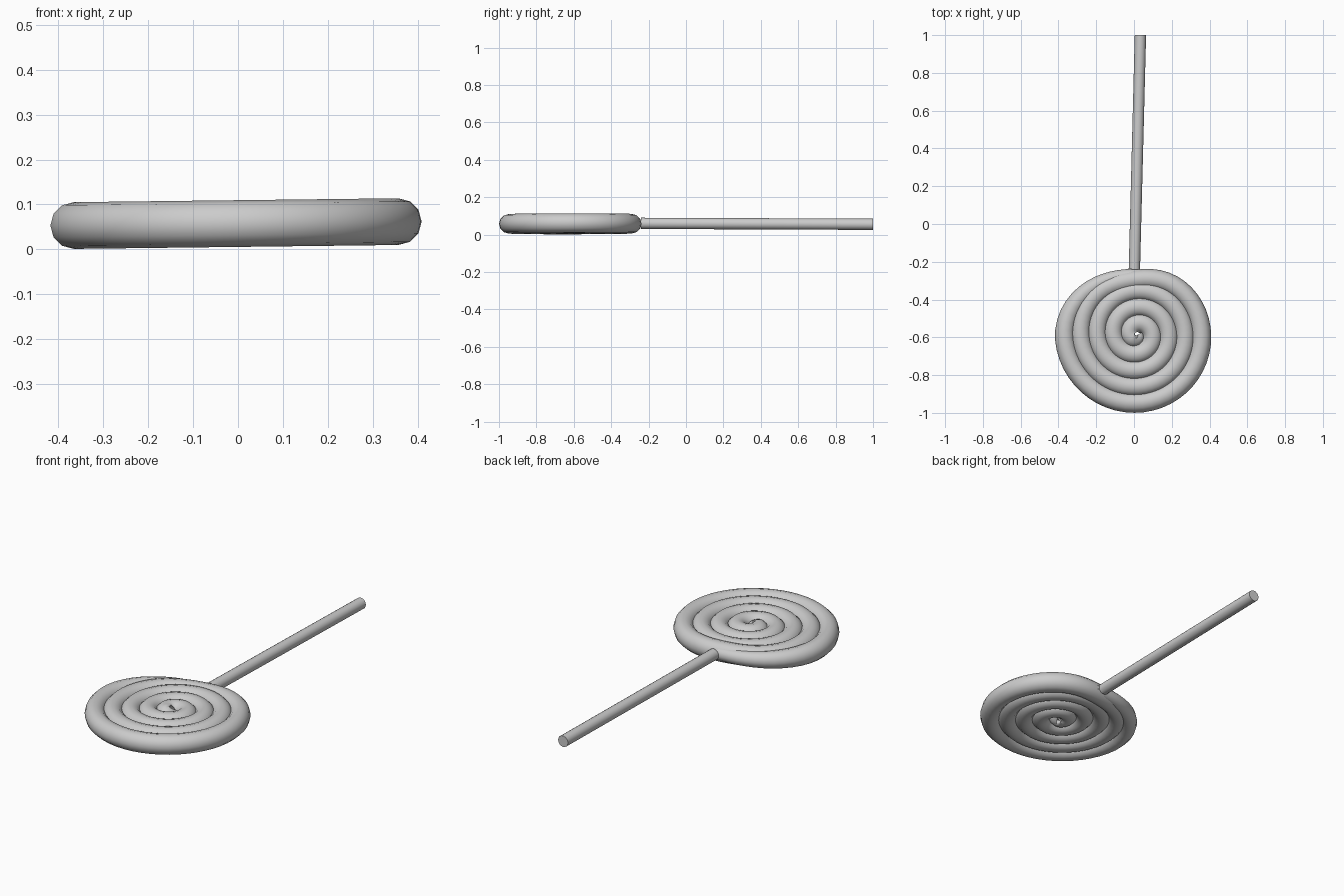
import bpy
import math
from mathutils import Vector

if "Cube" in bpy.data.objects:
    bpy.data.objects.remove(bpy.data.objects["Cube"])

CANDY = bpy.data.materials.new("light_grey")
CANDY.diffuse_color = (0.6, 0.6, 0.6, 1)
CANDY.use_nodes = True
CANDY.node_tree.nodes["Principled BSDF"].inputs["Base Color"].default_value = CANDY.diffuse_color


def tube(name, points, radii, depth, resolution):
    """Capped round tube swept along a path, turned into a smooth mesh."""
    data = bpy.data.curves.new(name, 'CURVE')
    data.dimensions = '3D'
    data.twist_mode = 'Z_UP'
    data.bevel_depth = depth
    data.bevel_resolution = resolution
    data.use_fill_caps = True
    spline = data.splines.new('POLY')
    spline.points.add(len(points) - 1)
    for sp, p, r in zip(spline.points, points, radii):
        sp.co = (*p, 1)
        sp.radius = r
    obj = bpy.data.objects.new(name, data)
    bpy.context.collection.objects.link(obj)
    data.materials.append(CANDY)
    bpy.ops.object.select_all(action='DESELECT')
    obj.select_set(True)
    bpy.context.view_layer.objects.active = obj
    bpy.ops.object.convert(target='MESH')
    bpy.ops.object.shade_smooth_by_angle(angle=math.radians(40))
    return obj


def smooth(x):
    x = min(max(x, 0), 1)
    return x * x * (3 - 2 * x)


# Candy spiral: clockwise, dented under the stick, outer end tucked in
PITCH, START, END, TUBE = 0.0865, 0.04, 4.70, 0.052
points, radii = [], []
steps = 240
for i in range(steps + 1):
    t = START + (END - START) * i / steps
    r = PITCH * t
    r -= 0.028 * math.exp(-((t - 3.67) / 0.09) ** 2)
    tuck = smooth((t - 4.42) / 0.28)
    r -= 0.092 * tuck
    a = math.radians(-22) - math.tau * t
    x, y = 0.016 + r * math.cos(a), -0.585 + r * math.sin(a)
    points.append(Vector((x, y, 0.0575 + 0.012 * x)))
    radii.append((0.55 + 0.45 * smooth(t / 0.35)) * (1 - 0.35 * tuck))
tube("candy_spiral", points, radii, TUBE, 4)

# Stick, butted against the rim of the candy
tube("stick", [Vector((0.002, -0.24, 0.06)), Vector((0.034, 1.0, 0.055))],
     [1, 1], 0.03, 6)
